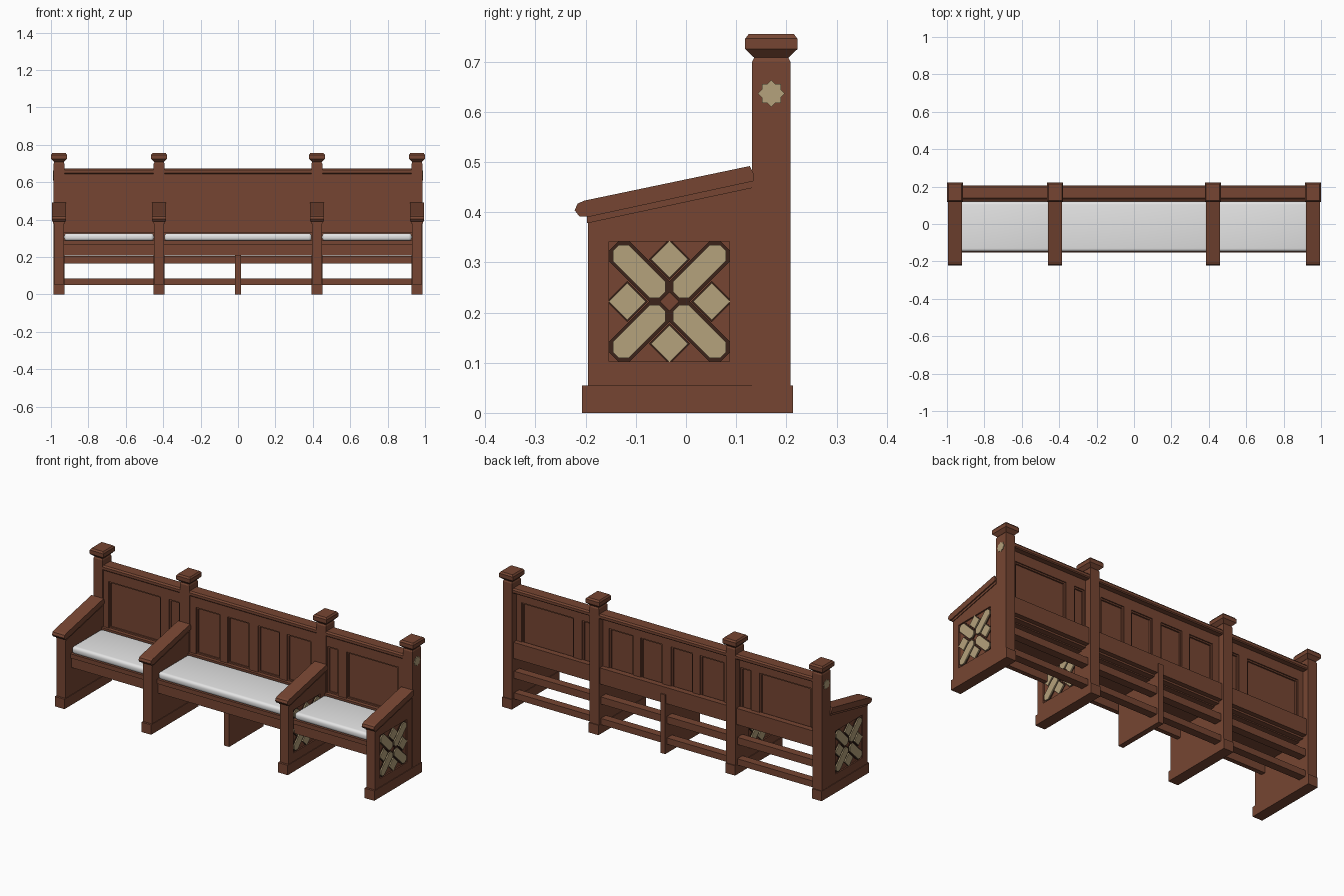
import bpy, bmesh, math

cube = bpy.data.objects.get("Cube")
if cube:
    bpy.data.objects.remove(cube, do_unlink=True)


def material(name, rgb):
    m = bpy.data.materials.new(name)
    m.use_nodes = True
    m.diffuse_color = (*rgb, 1)
    m.node_tree.nodes["Principled BSDF"].inputs["Base Color"].default_value = (*rgb, 1)
    return m


WOOD = material("brown_wood", (0.18, 0.06, 0.032))
DARK = material("dark_wood", (0.045, 0.017, 0.01))
TAN = material("tan_inlay", (0.46, 0.36, 0.2))
CLOTH = material("pale_cushion", (0.78, 0.78, 0.78))


def finish(name, bm, mat):
    bmesh.ops.recalc_face_normals(bm, faces=bm.faces)
    mesh = bpy.data.meshes.new(name)
    bm.to_mesh(mesh)
    bm.free()
    mesh.materials.append(mat)
    ob = bpy.data.objects.new(name, mesh)
    bpy.context.collection.objects.link(ob)
    return ob


def loft(name, rings, mat=WOOD):
    """Skin a stack of equal rings and close both ends."""
    bm = bmesh.new()
    loops = [[bm.verts.new(p) for p in r] for r in rings]
    n = len(loops[0])
    for a, b in zip(loops, loops[1:]):
        for i in range(n):
            j = (i + 1) % n
            bm.faces.new((a[i], a[j], b[j], b[i]))
    bm.faces.new(loops[0])
    bm.faces.new(loops[-1])
    return finish(name, bm, mat)


def prism(name, pts, x0, x1, mat=WOOD):
    """Extrude a (y, z) profile along x."""
    return loft(name, [[(x, y, z) for y, z in pts] for x in (x0, x1)], mat)


def box(name, x0, x1, y0, y1, z0, z1, mat=WOOD):
    return prism(name, [(y0, z0), (y1, z0), (y1, z1), (y0, z1)], x0, x1, mat)


def stack(name, cx, cy, levels):
    """Rectangular rings given as (half x, half y, z)."""
    corners = [(-1, -1), (1, -1), (1, 1), (-1, 1)]
    return loft(name, [[(cx + sx * hx, cy + sy * hy, z) for sx, sy in corners]
                       for hx, hy, z in levels])


def turned(pts, cy, cz, angle):
    c, s = math.cos(angle), math.sin(angle)
    return [(cy + u * c - v * s, cz + u * s + v * c) for u, v in pts]


def octagon(hl, hw, ch):
    return [(hl - ch, -hw), (hl, ch - hw), (hl, hw - ch), (hl - ch, hw),
            (ch - hl, hw), (-hl, hw - ch), (-hl, ch - hw), (ch - hl, -hw)]


def square(h):
    return [(-h, -h), (h, -h), (h, h), (-h, h)]


OY, OZ = -0.033, 0.222   # centre of the carved ornament
PY = 0.17                # centre line of the posts


def ornament(face, s):
    """Tan petals and diamonds, each on a dark border, in the recess."""
    floor = face - s * 0.008
    for k in range(4):
        for label, grow, depth, mat in (("border", 0.006, 0.003, DARK), ("inlay", 0, 0.009, TAN)):
            a = math.pi / 4 + k * math.pi / 2
            cy, cz = OY + 0.085 * math.cos(a), OZ + 0.085 * math.sin(a)
            prism("petal_" + label, turned(octagon(0.066 + grow, 0.0225 + grow, 0.014), cy, cz, a),
                  floor, floor + s * depth, mat)
            b = k * math.pi / 2
            cy, cz = OY + 0.084 * math.cos(b), OZ + 0.084 * math.sin(b)
            prism("diamond_" + label, turned(square(0.026 + grow * 0.5), cy, cz, math.pi / 4),
                  floor, floor + s * depth, mat)


# Four bench ends, each with base, panel, arm rest, post and cap
for cx in (-0.957, -0.422, 0.422, 0.957):
    s = 1 if cx > 0 else -1
    box("end_base", cx - 0.03, cx + 0.03, -0.207, 0.213, 0, 0.055)
    panel = prism("end_panel", [(-0.195, 0.04), (0.15, 0.04), (0.15, 0.459), (-0.195, 0.386)],
                  cx - 0.027, cx + 0.027)
    face = cx + s * 0.027
    cutter = box("recess_cutter", face - s * 0.008, face + s * 0.02,
                 OY - 0.12, OY + 0.12, OZ - 0.12, OZ + 0.12)
    cutter.hide_render = True
    mod = panel.modifiers.new("recess", "BOOLEAN")
    mod.operation = "DIFFERENCE"
    mod.object = cutter
    mod.solver = "EXACT"
    bpy.context.view_layer.objects.active = panel
    bpy.ops.object.modifier_apply(modifier=mod.name)
    bpy.data.objects.remove(cutter, do_unlink=True)
    ornament(face, s)
    prism("arm_moulding", [(-0.197, 0.378), (0.135, 0.449), (0.135, 0.462), (-0.197, 0.392)],
          cx - 0.031, cx + 0.031)
    prism("arm_rest", [(-0.212, 0.391), (-0.193, 0.391), (0.135, 0.462), (0.135, 0.476),
                       (0.127, 0.492), (-0.203, 0.423), (-0.216, 0.417), (-0.222, 0.404)],
          cx - 0.0375, cx + 0.0375)
    stack("post", cx, PY, [(0.0285, 0.038, 0.045), (0.0285, 0.038, 0.7), (0.024, 0.033, 0.71)])
    stack("post_cap", cx, PY, [(0.026, 0.034, 0.708), (0.0425, 0.052, 0.725),
                               (0.0425, 0.052, 0.746), (0.036, 0.045, 0.755)])

    # Small star on the outer posts
    if abs(cx) > 0.9:
        for turn in (0, math.pi / 4):
            prism("post_star", turned(square(0.019), PY, 0.637, turn),
                  cx + s * 0.027, cx + s * 0.032, TAN)

# Panelled back: sheet, rails and stiles
END = 0.94
box("back_sheet", -END, END, 0.15, 0.158, 0.28, 0.65)
box("back_top_frame", -END, END, 0.137, 0.172, 0.59, 0.655)
box("back_bottom_frame", -END, END, 0.122, 0.172, 0.27, 0.33)
prism("back_top_rail", [(0.137, 0.645), (0.2, 0.645), (0.205, 0.65), (0.205, 0.664), (0.198, 0.672),
                        (0.139, 0.672), (0.132, 0.664), (0.132, 0.65)], -END, END)
for s in (-1, 1):
    for a, b in ((0, 0.028), (0.16, 0.207), (0.355, 0.457), (0.523, 0.575), (0.895, END)):
        box("back_stile", s * a, s * b, 0.137, 0.172, 0.32, 0.6)

# Thin mouldings round each recessed panel
spans = [(0.028, 0.16), (0.207, 0.355), (0.457, 0.523), (0.575, 0.895)]
for s in (-1, 1):
    for a, b in spans:
        for y0, y1 in ((0.143, 0.152), (0.156, 0.166)):
            for x in (a, b - 0.008):
                box("panel_moulding", s * x, s * (x + 0.008), y0, y1, 0.33, 0.59)
            for z in (0.33, 0.582):
                box("panel_moulding", s * a, s * b, y0, y1, z, z + 0.008)

# Rear rails
box("rear_wide_rail", -END, END, 0.165, 0.198, 0.28, 0.37)
box("rear_middle_rail", -END, END, 0.145, 0.19, 0.165, 0.205)
box("rear_low_rail", -END, END, 0.145, 0.19, 0.05, 0.085)

# Centre support under the seat
box("centre_support", -0.015, 0.015, -0.1, 0.2, 0, 0.268)
box("centre_rear_post", -0.015, 0.015, 0.16, 0.205, 0, 0.33)

# Seat board and apron
box("seat_board", -END, END, -0.152, 0.14, 0.264, 0.288)
box("seat_apron", -END, END, -0.143, -0.118, 0.208, 0.266)

# Softly rounded cushions between the ends
for x0, x1 in ((-0.929, -0.45), (-0.394, 0.394), (0.45, 0.929)):
    cushion = box("cushion", x0, x1, -0.147, 0.12, 0.286, 0.327, CLOTH)
    mod = cushion.modifiers.new("soft_edge", "BEVEL")
    mod.width = 0.016
    mod.segments = 4
    bpy.ops.object.select_all(action="DESELECT")
    cushion.select_set(True)
    bpy.context.view_layer.objects.active = cushion
    bpy.ops.object.modifier_apply(modifier=mod.name)
    bpy.ops.object.shade_smooth_by_angle(angle=math.radians(40))
